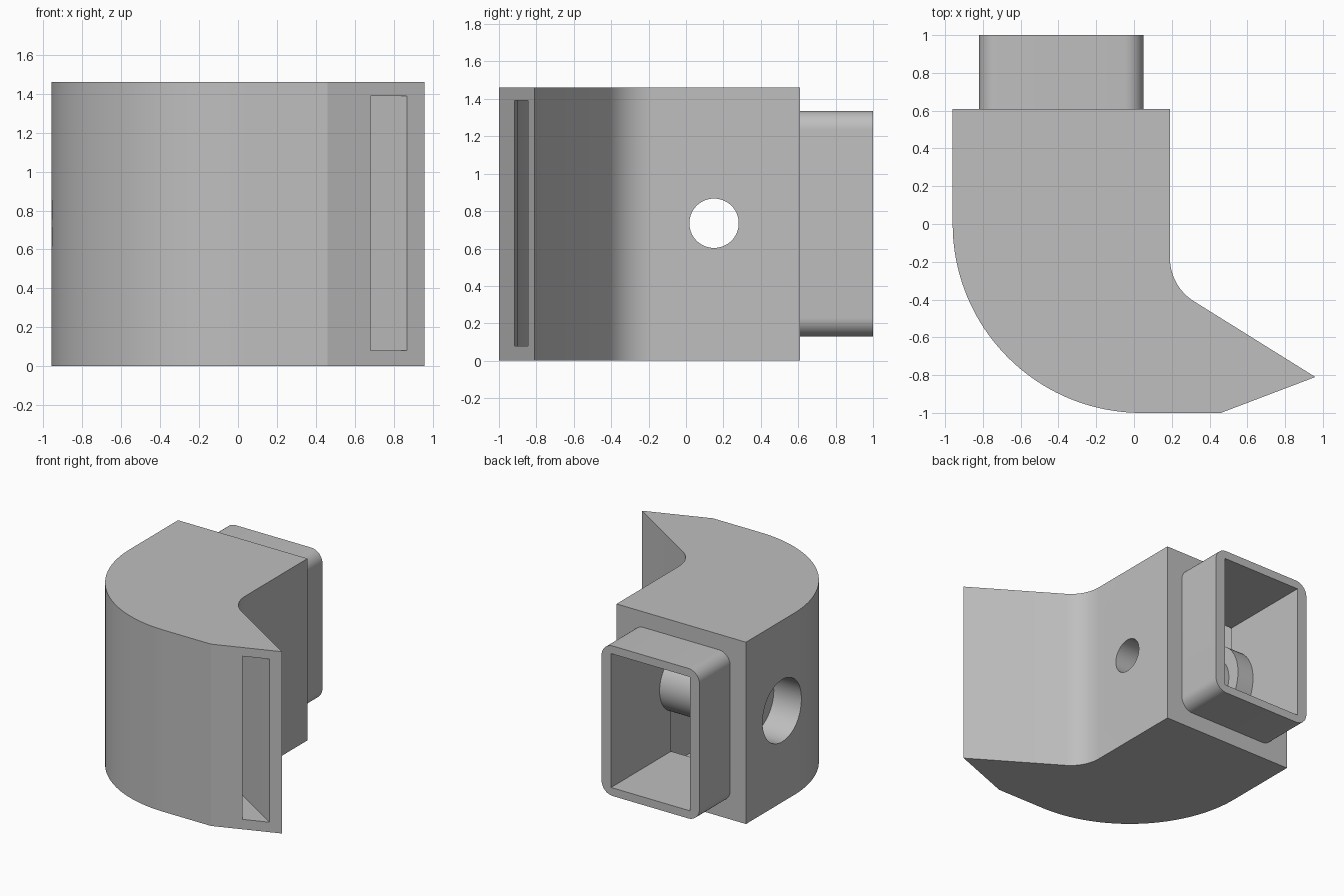
import bpy, bmesh, math
from mathutils import Matrix, Vector

old = bpy.data.objects.get("Cube")
if old:
    bpy.data.objects.remove(old, do_unlink=True)

grey = bpy.data.materials.new("plain grey")
grey.use_nodes = True
grey.diffuse_color = (0.52, 0.52, 0.52, 1)
grey.node_tree.nodes["Principled BSDF"].inputs["Base Color"].default_value = grey.diffuse_color

HEIGHT = 1.46
HOLE_Y, HOLE_Z = 0.15, 0.735


def finish(name, bm):
    bmesh.ops.recalc_face_normals(bm, faces=bm.faces)
    mesh = bpy.data.meshes.new(name)
    bm.to_mesh(mesh)
    bm.free()
    mesh.materials.append(grey)
    obj = bpy.data.objects.new(name, mesh)
    bpy.context.collection.objects.link(obj)
    return obj


def prism(name, outline, z0, z1):
    bm = bmesh.new()
    face = bm.faces.new([bm.verts.new((x, y, z0)) for x, y in outline])
    top = bmesh.ops.extrude_face_region(bm, geom=[face])["geom"]
    bmesh.ops.translate(bm, vec=(0, 0, z1 - z0),
                        verts=[v for v in top if isinstance(v, bmesh.types.BMVert)])
    return finish(name, bm)


def box(name, low, high, radius=0):
    low, high = Vector(low), Vector(high)
    bm = bmesh.new()
    bmesh.ops.create_cube(bm, size=1)
    bmesh.ops.scale(bm, vec=high - low, verts=bm.verts)
    bmesh.ops.translate(bm, vec=(low + high) / 2, verts=bm.verts)
    if radius:  # round the edges running front to back
        edges = [e for e in bm.edges
                 if abs(e.verts[0].co.y - e.verts[1].co.y) > 0.01]
        bmesh.ops.bevel(bm, geom=edges, offset=radius, segments=10,
                        profile=0.5, affect='EDGES')
    return finish(name, bm)


def rod(name, radius, x0, x1):
    bm = bmesh.new()
    place = (Matrix.Translation(((x0 + x1) / 2, HOLE_Y, HOLE_Z))
             @ Matrix.Rotation(math.pi / 2, 4, 'Y'))
    bmesh.ops.create_cone(bm, cap_ends=True, segments=64, radius1=radius,
                          radius2=radius, depth=x1 - x0, matrix=place)
    return finish(name, bm)


def arc(cx, cy, radius, start, end, steps):
    angles = [math.radians(start + (end - start) * i / steps) for i in range(steps + 1)]
    return [(cx + radius * math.cos(a), cy + radius * math.sin(a)) for a in angles]


def combine(target, tool, operation):
    mod = target.modifiers.new(operation.title(), 'BOOLEAN')
    mod.operation = operation
    mod.solver = 'EXACT'
    mod.object = tool
    bpy.context.view_layer.objects.active = target
    bpy.ops.object.modifier_apply(modifier=mod.name)
    bpy.data.objects.remove(tool, do_unlink=True)


# Curved body with a pointed outlet
outline = [(-0.96, 0.61)]
outline += arc(0.04, 0, 1, 180, 270, 40)
outline += [(0.46, -1), (0.96, -0.81)]
outline += arc(0.46, -0.18, 0.27, 237, 180, 12)
outline += [(0.19, 0.61)]
body = prism("nozzle_body", outline, 0, HEIGHT)

# Rounded connector at the back
combine(body, box("connector", (-0.82, 0.4, 0.13), (0.05, 1, 1.335), 0.1), 'UNION')

# Hollow duct and the channel sweeping round to the slot
combine(body, box("duct_cutter", (-0.735, 0.1, 0.195), (-0.035, 1.1, 1.27)), 'DIFFERENCE')
channel = [(-0.745, 0.24)]
channel += arc(0.04, 0, 0.9, 209, 270, 24)
channel += [(0.45, -0.9), (0.68, -0.916), (0.76, -0.97), (0.97, -0.91),
            (0.87, -0.845), (0.2, -0.42), (0.06, -0.31), (-0.025, -0.15), (-0.025, 0.24)]
combine(body, prism("channel_cutter", channel, 0.08, 1.39), 'DIFFERENCE')

# Screw tube across the duct, with a wider head pocket on one side
combine(body, rod("screw_tube", 0.235, -0.65, 0.08), 'UNION')
combine(body, rod("screw_head_boss", 0.34, -0.85, -0.59), 'UNION')
combine(body, rod("screw_bore", 0.132, -1.2, 0.4), 'DIFFERENCE')
combine(body, rod("head_pocket", 0.25, -1.2, -0.71), 'DIFFERENCE')

# Smooth curves, sharp corners
bpy.ops.object.select_all(action='DESELECT')
body.select_set(True)
bpy.context.view_layer.objects.active = body
bpy.ops.object.shade_smooth_by_angle(angle=math.radians(15))
